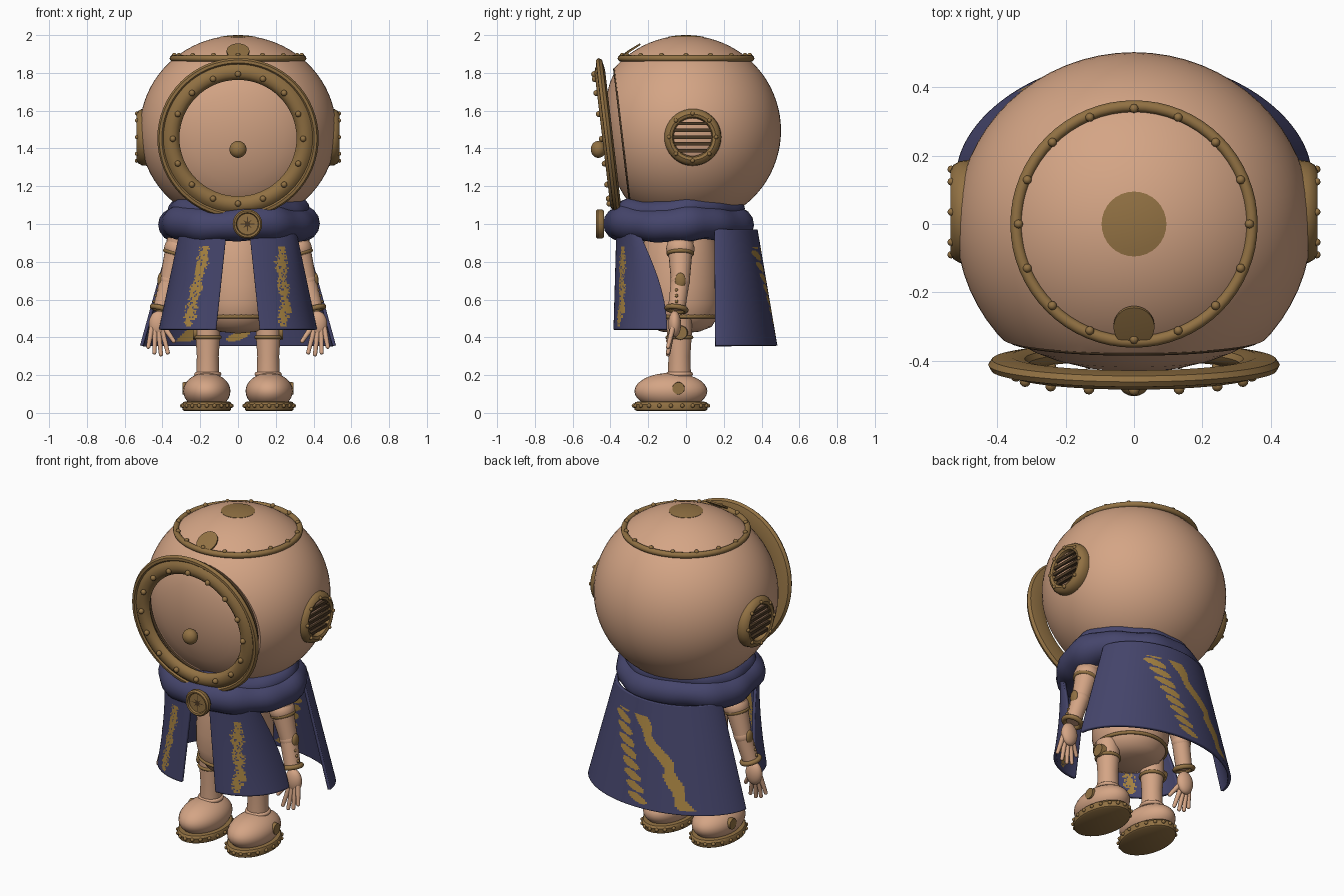
import bpy, bmesh, math, random
from mathutils import Vector, Matrix
from math import sin, cos, pi, sqrt

random.seed(3)
old = bpy.data.objects.get("Cube")
if old:
    bpy.data.objects.remove(old, do_unlink=True)


def material(name, rgb):
    m = bpy.data.materials.new(name)
    m.use_nodes = True
    m.diffuse_color = (*rgb, 1)
    bsdf = m.node_tree.nodes["Principled BSDF"]
    bsdf.inputs["Base Color"].default_value = (*rgb, 1)
    bsdf.inputs["Roughness"].default_value = 0.7
    return m


TAN = material("tan", (0.66, 0.375, 0.235))
BRASS = material("brass", (0.285, 0.165, 0.056))
DARK = material("dark brass", (0.07, 0.04, 0.018))
NAVY = material("navy cloth", (0.06, 0.06, 0.15))
GOLD = material("gold print", (0.4, 0.235, 0.055))
parts = []


def finish(name, bm, *mats):
    bmesh.ops.recalc_face_normals(bm, faces=bm.faces)
    me = bpy.data.meshes.new(name)
    bm.to_mesh(me)
    bm.free()
    for m in mats:
        me.materials.append(m)
    ob = bpy.data.objects.new(name, me)
    bpy.context.collection.objects.link(ob)
    parts.append(ob)
    return ob


def frame(loc, axis):
    return Matrix.Translation(loc) @ Vector(axis).to_track_quat('Z', 'Y').to_matrix().to_4x4()


def lathe(name, prof, mat, loc, axis=(0, 0, 1), segs=32, closed=False, scale=(1, 1, 1)):
    """Turn a profile of (radius, height) points around an axis."""
    bm = bmesh.new()
    M = frame(loc, axis) @ Matrix.Diagonal((*scale, 1))
    rings = [[bm.verts.new(M @ Vector((r * cos(2 * pi * k / segs), r * sin(2 * pi * k / segs), h)))
              for k in range(segs)] for r, h in prof]
    pairs = list(zip(rings, rings[1:])) + ([(rings[-1], rings[0])] if closed else [])
    for a, b in pairs:
        for k in range(segs):
            j = (k + 1) % segs
            bm.faces.new((a[k], a[j], b[j], b[k]))
    if not closed:
        for i in (0, -1):
            if prof[i][0] > 0:
                bm.faces.new(rings[i])
    bmesh.ops.remove_doubles(bm, verts=bm.verts, dist=0.0002)
    return finish(name, bm, mat)


def torus(name, R, r, mat, loc, axis=(0, 0, 1)):
    prof = [(R + r * cos(2 * pi * k / 12), r * sin(2 * pi * k / 12)) for k in range(12)]
    return lathe(name, prof, mat, loc, axis, 64, True)


def limb(name, a, b, ra, rb, mat, segs=20):
    a, b = Vector(a), Vector(b)
    return lathe(name, [(ra, 0), (rb, (b - a).length)], mat, a, b - a, segs)


def ball(name, loc, scale, mat):
    bm = bmesh.new()
    bmesh.ops.create_uvsphere(bm, u_segments=32, v_segments=16, radius=1,
                              matrix=Matrix.Translation(loc) @ Matrix.Diagonal((*scale, 1)))
    return finish(name, bm, mat)


def rivets(name, n, R, size, loc, axis=(0, 0, 1), scale=(1, 1, 1)):
    bm = bmesh.new()
    M = frame(loc, axis) @ Matrix.Diagonal((*scale, 1))
    for k in range(n):
        p = M @ Vector((R * sin(2 * pi * k / n), R * cos(2 * pi * k / n), 0))
        bmesh.ops.create_uvsphere(bm, u_segments=12, v_segments=8, radius=size,
                                  matrix=Matrix.Translation(p))
    return finish(name, bm, BRASS)


def sheet(name, point, nu, nv, printed):
    """Cloth grid; faces whose centre passes the print rule become gold."""
    bm = bmesh.new()
    g = [[bm.verts.new(point(i / nu, j / nv)) for i in range(nu + 1)] for j in range(nv + 1)]
    for j in range(nv):
        for i in range(nu):
            f = bm.faces.new((g[j][i], g[j][i + 1], g[j + 1][i + 1], g[j + 1][i]))
            c = f.calc_center_median()
            f.material_index = int(printed(c.x, c.z))
    ob = finish(name, bm, NAVY, GOLD)
    mod = ob.modifiers.new("thickness", 'SOLIDIFY')
    mod.thickness, mod.offset = 0.018, 0


# Helmet globe with a flat, slightly leaning front opening
R, C = 0.503, Vector((0, 0, 1.495))
LEAN = Vector((0, -1, -0.118)).normalized()
bm = bmesh.new()
bmesh.ops.create_uvsphere(bm, u_segments=64, v_segments=40, radius=R,
                          matrix=Matrix.Translation(C) @ Matrix.Diagonal((1.035, 1, 1, 1)))
cut = bmesh.ops.bisect_plane(bm, geom=bm.verts[:] + bm.edges[:] + bm.faces[:],
                             plane_co=(0, -0.34, 1.5), plane_no=LEAN, clear_outer=True)
bmesh.ops.edgeloop_fill(bm, edges=[e for e in cut["geom_cut"] if isinstance(e, bmesh.types.BMEdge)])
finish("helmet_globe", bm, TAN)

# Domed window in the opening, with a dark seam around it
OPENING = Vector((0, -0.335, 1.457))
lathe("window_dome", [(0.35, -0.01), (0.345, 0.005), (0.3, 0.032), (0.24, 0.056), (0.16, 0.077),
                      (0.08, 0.088), (0, 0.092)], TAN, OPENING, LEAN, 64)
torus("opening_seam", 0.364, 0.008, DARK, OPENING, LEAN)

# Crown ring, crown cap lying on the globe, brow plate
prof = [(0.095 * k / 6, sqrt(R * R - (0.095 * k / 6) ** 2) + 0.002) for k in range(7)]
lathe("crown_cap", prof + [(0.095, 0.48)], BRASS, C)
lathe("brow_plate", [(0, -0.005), (0.06, -0.005), (0.06, 0.004), (0, 0.008)], BRASS,
      (0, -0.3, 1.914), (0, -0.56, 0.83), scale=(1, 1.15, 1))
torus("crown_ring", 0.345, 0.017, BRASS, (0, 0, 1.877))
rivets("crown_rivets", 16, 0.338, 0.013, (0, 0, 1.893))

# Front door ring with rivets and knob
DOOR = Vector((0, -0.41, 1.455))
lathe("door_ring", [(0.31, 0), (0.318, 0.018), (0.335, 0.03), (0.358, 0.033), (0.38, 0.025), (0.395, 0.012),
                    (0.403, 0.02), (0.418, 0.018), (0.427, 0.002), (0.416, -0.014), (0.36, -0.024),
                    (0.32, -0.016)], BRASS, DOOR, LEAN, 64, True)
rivets("door_rivets", 16, 0.345, 0.016, DOOR + LEAN * 0.036, LEAN)
ball("door_knob", (0, -0.464, 1.395), (0.045, 0.04, 0.045), BRASS)

# Side portholes with slatted grilles
for s, side in ((1, "left"), (-1, "right")):
    hub = Vector((s * 0.505, 0.035, 1.46))
    out = (s, 0, 0)
    lathe(side + "_porthole_ring", [(0.1, -0.04), (0.1, 0.012), (0.107, 0.026), (0.122, 0.032), (0.138, 0.024),
                                    (0.149, 0.005), (0.152, -0.02), (0.148, -0.05)], BRASS, hub, out, 40, True)
    rivets(side + "_porthole_rivets", 8, 0.125, 0.011, hub + Vector((s * 0.03, 0, 0)), out)
    bm = bmesh.new()
    for k in range(-2, 3):
        z = k * 0.036
        half = sqrt(0.105 ** 2 - z * z)
        bmesh.ops.create_cube(bm, size=1, matrix=Matrix.Translation(hub + Vector((s * 0.014, 0, z)))
                              @ Matrix.Diagonal((0.02, 2 * half, 0.018, 1)))
    finish(side + "_porthole_slats", bm, DARK)


# Rolled scarf collar with soft lumps
def roll(name, rx, ry, tube, z, rise):
    bm = bmesh.new()
    n, m = 72, 16
    g = []
    for i in range(n):
        a = 2 * pi * i / n
        t = tube * (1 + 0.07 * sin(5 * a + 1) + 0.04 * sin(11 * a))
        g.append([bm.verts.new(((rx + t * cos(b)) * cos(a), -0.04 + (ry + t * cos(b)) * sin(a),
                                z + rise * sin(a) + 0.92 * t * sin(b) + 0.008 * sin(4 * a)))
                  for b in (2 * pi * j / m for j in range(m))])
    for i in range(n):
        for j in range(m):
            h, k = (i + 1) % n, (j + 1) % m
            bm.faces.new((g[i][j], g[h][j], g[h][k], g[i][k]))
    finish(name, bm, NAVY)


roll("collar_lower_roll", 0.325, 0.298, 0.1, 1.0, 0)
roll("collar_upper_roll", 0.3, 0.275, 0.075, 1.07, 0.015)


# Back cape with a trailing vine and a row of leaves
def cape_point(u, v):
    a = (2 * u - 1) * pi / 2
    w, y, d = 0.34 + 0.17 * v, 0.15 + 0.005 * v, 0.22 + 0.1 * v
    return Vector((w * sin(a), y + d * max(cos(a), 0) ** 1.15, 0.97 - 0.615 * v))


def cape_print(x, z):
    t = (0.88 - z) / 0.5
    if not 0 < t < 1:
        return False
    vine = abs(x - 0.025 + 0.33 * t - 0.015 * sin(9 * t)) < 0.038 + 0.012 * sin(26 * t + 20 * x)
    cell = (t * 9 + x * 4) % 1 - 0.5
    leaf = ((x - 0.175 + 0.185 * t) / 0.056) ** 2 + (cell / 0.42) ** 2 < 1
    return vine or leaf


sheet("back_cape", cape_point, 120, 100, cape_print)

# Front cape panels, one to each side of the chest
for s, side in ((1, "left"), (-1, "right")):
    def panel_point(u, v):
        a = u * pi / 2
        xi, xo = 0.06 + 0.055 * v, 0.3 + 0.11 * v
        yi, yo = -0.36 - 0.015 * v, -0.25 + 0.15 * sin(v * pi / 2)
        return Vector((s * (xi + (xo - xi) * sin(a)), yo + (yi - yo) * cos(a), 0.96 - 0.52 * v))

    def panel_print(x, z):
        mid = -0.17 - 0.22 * (0.88 - z) if s < 0 else 0.235 + 0.01 * sin(14 * z)
        edge = 0.03 + 0.006 * sin(50 * z) + random.uniform(-0.012, 0.004)
        return 0.46 < z < 0.88 and abs(x - mid) < edge and random.random() < 0.85

    sheet(side + "_front_panel", panel_point, 50, 60, panel_print)

# Compass clasp
CLASP = Vector((0.05, -0.447, 1.0))
lathe("clasp", [(0.07, -0.012), (0.078, 0), (0.078, 0.02), (0.07, 0.03), (0.06, 0.028), (0.056, 0.016), (0, 0.016)],
      BRASS, CLASP, (0, -1, 0), 40)
bm = bmesh.new()
star = [(0.05, 0.011, 0.032, 0.011)[k % 4] for k in range(16)]
bm.faces.new([bm.verts.new(CLASP + Vector((r * sin(k * pi / 8), -0.02, r * cos(k * pi / 8))))
              for k, r in enumerate(star)])
finish("clasp_star", bm, DARK)

# Torso and belt
lathe("torso", [(0, 0.42), (0.1, 0.43), (0.165, 0.455), (0.2, 0.51), (0.215, 0.58), (0.217, 0.68),
                (0.21, 0.8), (0.195, 0.9), (0.16, 1.0)], TAN, (0, -0.03, 0), segs=40)
torus("belt", 0.2, 0.01, BRASS, (0, -0.03, 0.51))

for s, side in ((1, "left"), (-1, "right")):
    def P(x, y, z):
        return Vector((s * x, y, z))

    # Leg and boot
    lathe(side + "_leg", [(0.062, 0.17), (0.058, 0.3), (0.066, 0.42), (0.066, 0.5)], TAN, P(0.16, -0.035, 0))
    torus(side + "_ankle_cuff", 0.06, 0.012, TAN, P(0.16, -0.035, 0.205))
    torus(side + "_thigh_band", 0.064, 0.01, BRASS, P(0.16, -0.035, 0.4))
    limb(side + "_hip_disc", P(0.2, -0.03, 0.425), P(0.238, -0.03, 0.425), 0.042, 0.036, BRASS)
    boot = (0.165, -0.08)
    ball(side + "_boot", P(*boot, 0.115), (0.125, 0.193, 0.097), TAN)
    limb(side + "_boot_disc", P(0.26, -0.04, 0.13), P(0.293, -0.04, 0.13), 0.034, 0.032, BRASS)
    lathe(side + "_sole", [(0, 0.01), (0.12, 0.01), (0.128, 0.016), (0.132, 0.045), (0.125, 0.058), (0.1, 0.062)],
          BRASS, P(*boot, 0), segs=40, scale=(1, 1.5, 1))
    rivets(side + "_sole_rivets", 20, 0.131, 0.011, P(*boot, 0.038), scale=(1, 1.5, 1))

    # Arm with bands and plates
    shoulder, elbow, wrist = P(0.3, -0.03, 0.94), P(0.365, -0.03, 0.7), P(0.405, -0.05, 0.55)
    limb(side + "_upper_arm", shoulder, elbow, 0.072, 0.05, TAN)
    ball(side + "_shoulder", shoulder.lerp(elbow, 0.3), (0.072, 0.075, 0.07), TAN)
    ball(side + "_elbow", elbow, (0.052, 0.052, 0.052), TAN)
    limb(side + "_forearm", elbow, wrist, 0.05, 0.046, TAN)
    torus(side + "_arm_band", 0.062, 0.011, BRASS, shoulder.lerp(elbow, 0.4), elbow - shoulder)
    torus(side + "_wrist_cuff", 0.05, 0.014, BRASS, wrist, wrist - elbow)
    ball(side + "_elbow_plate", elbow + P(0.045, 0, 0), (0.016, 0.028, 0.042), BRASS)
    for k in range(3):
        ball(side + "_sleeve_stud", P(0.423 + 0.01 * k, -0.05, 0.65 - 0.03 * k), (0.009,) * 3, BRASS)

    # Hand and spread fingers
    ball(side + "_hand", P(0.42, -0.06, 0.47), (0.052, 0.034, 0.07), TAN)
    for k, (x, z) in enumerate(((0.34, 0.38), (0.372, 0.32), (0.408, 0.31), (0.443, 0.32), (0.475, 0.35))):
        root, tip = P(0.388 + 0.017 * k, -0.07, 0.45), P(x, -0.095, z)
        limb(side + "_finger", root, tip, 0.015, 0.011, TAN, 10)
        ball(side + "_fingertip", tip, (0.011,) * 3, TAN)

# Smooth shading with crisp edges
bpy.ops.object.select_all(action='DESELECT')
for ob in parts:
    ob.select_set(True)
bpy.context.view_layer.objects.active = parts[0]
bpy.ops.object.shade_smooth_by_angle(angle=math.radians(38))
